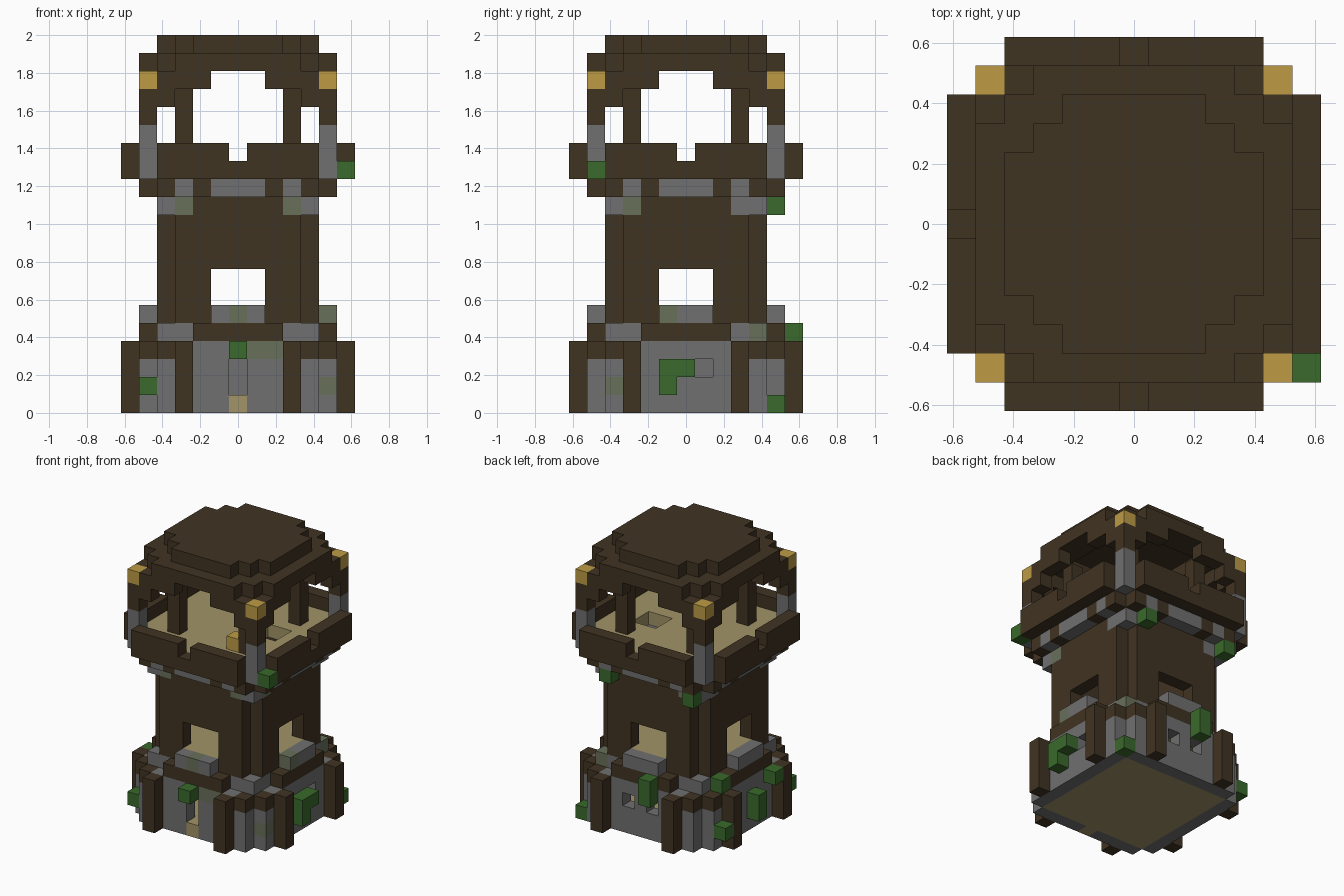
import bpy
import bmesh
from mathutils import Vector

cube = bpy.data.objects.get("Cube")
if cube:
    bpy.data.objects.remove(cube, do_unlink=True)

U = 2 / 21  # edge length of one block

COLOURS = {
    "dark_wood": (0.051, 0.033, 0.016),
    "stone": (0.16, 0.16, 0.16),
    "mossy_stone": (0.138, 0.162, 0.102),
    "vine_green": (0.042, 0.144, 0.025),
    "lamp_gold": (0.51, 0.33, 0.06),
    "floor_planks": (0.36, 0.296, 0.138),
}
WOOD, STONE, MOSS, VINE, GOLD, PLANK = COLOURS

materials = {}
for name, rgb in COLOURS.items():
    mat = bpy.data.materials.new(name)
    mat.use_nodes = True
    mat.diffuse_color = (*rgb, 1)
    bsdf = mat.node_tree.nodes["Principled BSDF"]
    bsdf.inputs["Base Color"].default_value = (*rgb, 1)
    bsdf.inputs["Roughness"].default_value = 0.9
    materials[name] = mat

grid = {}  # block position -> (part, colour)


def span(v):
    return range(v[0], v[1] + 1) if isinstance(v, tuple) else (v,)


def fill(part, colour, x, y, z):
    """Fill an inclusive range of blocks; colour None removes them."""
    for i in span(x):
        for j in span(y):
            for k in span(z):
                if colour is None:
                    grid.pop((i, j, k), None)
                else:
                    grid[i, j, k] = (part, colour)


def four(part, colour, x, y, z):
    """Fill the same range on all four sides of the tower."""
    for turn in range(4):
        for i in span(x):
            for j in span(y):
                a, b = i, j
                for _ in range(turn):
                    a, b = -b, a
                fill(part, colour, a, b, z)


def mirrored(part, colour, x, y, z):
    """Fill on all four sides, on both halves of each side."""
    four(part, colour, x, y, z)
    lo, hi = x if isinstance(x, tuple) else (x, x)
    four(part, colour, (-hi, -lo), y, z)


# Stone base with wooden buttresses and corner caps
four("base_wall", STONE, (-4, 4), -5, (0, 3))
fill("ground_floor", PLANK, (-4, 4), (-4, 4), 0)
mirrored("base_cap", WOOD, 4, -5, 3)
mirrored("buttress", WOOD, 3, -6, (0, 3))
four("base_shelf", WOOD, (-2, 2), -5, 4)

# Shaft with notched corners and stone bands
four("shaft_wall", WOOD, (-3, 3), -4, (4, 12))
for level in (4, 11):
    mirrored("shaft_band", STONE, (3, 4), -4, level)
fill("middle_floor", PLANK, (-3, 3), (-3, 3), 5)
four("middle_floor", PLANK, (-1, 1), -4, 5)
four("window", None, (-1, 1), -4, (6, 7))
four("window_sill", STONE, (-1, 1), -5, 5)

# Doorway and small base windows
fill("door", None, 0, -5, (1, 2))
fill("ground_floor", PLANK, 0, -5, 0)
for side in (-1, 1):
    fill("slit", None, side, 5, 2)
    fill("slit", None, 5, side, 2)

# Corbel ring, lookout floor and railing
four("corbel_ring", WOOD, (-4, 4), -5, 12)
four("corbel_ring", STONE, (-1, 1), -5, 12)
mirrored("corbel_ring", STONE, 3, -5, 12)
fill("lookout_floor", PLANK, (-5, 5), (-5, 5), 13)
fill("stair_hole", None, (2, 3), (0, 1), 13)
fill("stair_step", STONE, 3, (0, 1), 12)
four("railing", WOOD, (-4, 4), -6, (13, 14))
four("railing_gap", None, 0, -6, 14)
fill("lookout_crate", GOLD, 2, -3, 14)

# Corner posts with lamps, inner posts and brackets
four("corner_post", STONE, 5, -5, (13, 15))
four("corner_post", WOOD, 5, -5, (16, 17))
four("corner_lamp", GOLD, 5, -5, 18)
four("inner_post", WOOD, 3, -3, (14, 18))
mirrored("roof_bracket", WOOD, 4, -5, 17)
mirrored("roof_bracket", WOOD, (2, 4), -5, 18)

# Stepped roof
four("roof_eaves", WOOD, (-3, 3), -5, 19)
four("roof_eaves", WOOD, (-4, 4), -4, 19)
for wide, deep in ((4, 2), (3, 3), (2, 4)):
    fill("roof_top", WOOD, (-wide, wide), (-deep, deep), 20)

# Mossy patches
for x, y, z in (((1, 2), -5, 3), (5, -4, 1), (0, -5, 5), (5, -1, 5),
                (4, 4, 4), (-3, -4, 11), (3, -4, 11), (4, -3, 11)):
    fill("moss_patch", MOSS, x, y, z)

# Hanging vines
for x, y, z in ((0, -6, 3), (-5, -5, 1), (6, (-1, 0), 2), (6, -1, 1),
                (5, 5, 0), (-1, 6, (3, 4)), (-6, 0, (1, 2)), (-6, 4, 1),
                (-6, -2, 3), (-5, 3, 4), (3, 5, 11), (-4, 5, 11),
                (6, -5, 13)):
    fill("vine", VINE, x, y, z)


def build(part):
    """Make one object from the exposed block faces of a part."""
    bm = bmesh.new()
    mesh = bpy.data.meshes.new(part)
    slots = []
    for pos, (owner, colour) in grid.items():
        if owner != part:
            continue
        if colour not in slots:
            slots.append(colour)
            mesh.materials.append(materials[colour])
        centre = Vector(pos) + Vector((0, 0, 0.5))
        for axis in range(3):
            for sign in (-1, 1):
                normal = Vector((0, 0, 0))
                normal[axis] = sign
                if tuple(int(a + b) for a, b in zip(pos, normal)) in grid:
                    continue
                s = Vector((0, 0, 0))
                s[(axis + 1) % 3] = 0.5
                t = normal.cross(s)
                mid = centre + normal * 0.5
                ring = (mid - s - t, mid + s - t, mid + s + t, mid - s + t)
                face = bm.faces.new([bm.verts.new(p * U) for p in ring])
                face.material_index = slots.index(colour)
    bmesh.ops.remove_doubles(bm, verts=bm.verts[:], dist=U / 100)
    bm.to_mesh(mesh)
    bm.free()
    bpy.context.collection.objects.link(bpy.data.objects.new(part, mesh))


for part in dict.fromkeys(owner for owner, _ in grid.values()):
    build(part)
